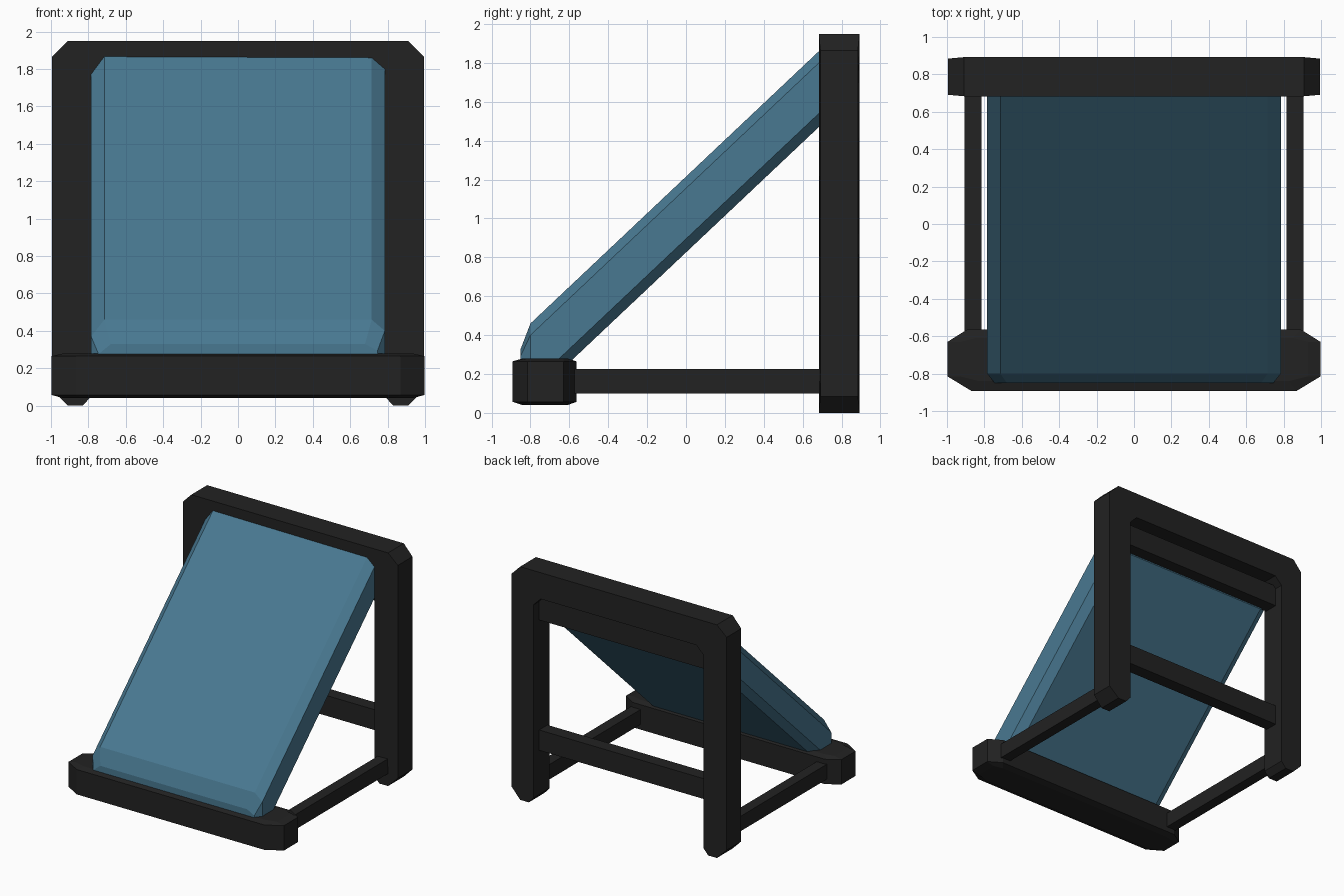
import bpy, bmesh

if "Cube" in bpy.data.objects:
    bpy.data.objects.remove(bpy.data.objects["Cube"])

def material(name, rgb):
    m = bpy.data.materials.new(name)
    m.diffuse_color = (*rgb, 1)
    m.use_nodes = True
    m.node_tree.nodes["Principled BSDF"].inputs["Base Color"].default_value = m.diffuse_color
    return m

black = material("charcoal", (0.016, 0.016, 0.016))
blue = material("slate blue", (0.066, 0.19, 0.285))

def loft(name, loops, mat):
    """Skin equal-length loops of points and cap both ends."""
    bm = bmesh.new()
    rows = [[bm.verts.new(p) for p in loop] for loop in loops]
    n = len(rows[0])
    for a, b in zip(rows, rows[1:]):
        for i in range(n):
            j = (i + 1) % n
            bm.faces.new((a[i], a[j], b[j], b[i]))
    bm.faces.new(rows[0])
    bm.faces.new(rows[-1])
    bmesh.ops.recalc_face_normals(bm, faces=bm.faces)
    me = bpy.data.meshes.new(name)
    bm.to_mesh(me)
    bm.free()
    me.materials.append(mat)
    ob = bpy.data.objects.new(name, me)
    bpy.context.collection.objects.link(ob)
    return ob

def box(name, x, y, z, mat):
    return loft(name, [[(x[0], y[0], h), (x[1], y[0], h), (x[1], y[1], h), (x[0], y[1], h)]
                       for h in z], mat)

# Rear frame: upside-down U with chamfered feet and corners
half = [(0.72, 1.73), (0.785, 1.665), (0.785, 0.05), (0.83, 0.0), (0.91, 0.0),
        (0.995, 0.085), (0.995, 1.865), (0.91, 1.95)]
outline = half + [(-x, z) for x, z in reversed(half)]

def pinch(x):
    return 0.008 if abs(x) > 0.98 else 0.0

loft("rear_frame", [[(x, 0.683 + pinch(x), z) for x, z in outline],
                    [(x, 0.892 - pinch(x), z) for x, z in outline]], black)

# Front base beam: clipped corners in plan, bevelled top and bottom
def plan(x_mid, x_end, y_front, y_back, z):
    right = [(x_mid, y_front), (x_end, -0.815), (x_end, -0.63), (x_mid + 0.02, y_back)]
    return [(x, y, z) for x, y in right + [(-x, y) for x, y in reversed(right)]]

loft("front_beam", [plan(0.83, 0.93, -0.84, -0.61, 0.04),
                    plan(0.87, 0.997, -0.892, -0.563, 0.057),
                    plan(0.87, 0.997, -0.892, -0.563, 0.265),
                    plan(0.83, 0.93, -0.84, -0.61, 0.28)], black)

# Sloping panel: bevelled slab with a blunt lower end
def section(y, top, k=1.0, h=1.0):
    pts = [(-0.715, 0), (-0.785, -0.09), (-0.785, -0.32), (-0.715, -0.39),
           (0.715, -0.39), (0.785, -0.32), (0.785, -0.06), (0.715, 0)]
    return [(x * k, y, top + d * h) for x, d in pts]

loft("sloping_panel", [section(-0.85, 0.33, 0.95, 0.6), section(-0.80, 0.46),
                       section(0.715, 1.89)], blue)

# Side rails joining the beam to the frame
for side, s in (("left", -1), ("right", 1)):
    box(side + "_rail", (s * 0.815, s * 0.905), (-0.62, 0.72), (0.10, 0.225), black)

# Cross bars inside the rear frame
box("upper_cross_bar", (-0.80, 0.80), (0.70, 0.82), (1.51, 1.69), black)
box("lower_cross_bar", (-0.80, 0.80), (0.71, 0.82), (0.42, 0.59), black)
